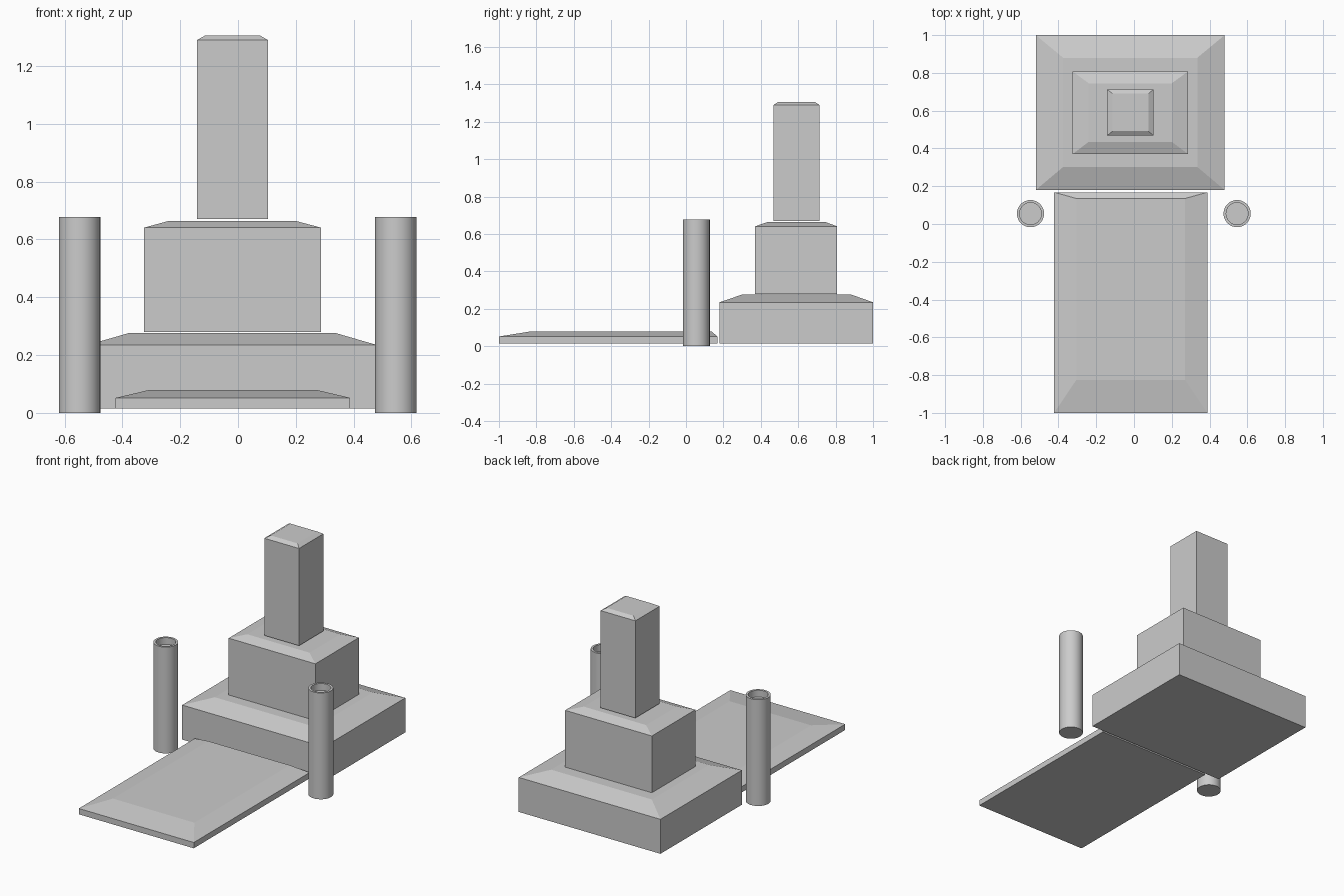
import bpy, bmesh, math

if "Cube" in bpy.data.objects:
    bpy.data.objects.remove(bpy.data.objects["Cube"])


def finish(name, bm):
    bmesh.ops.recalc_face_normals(bm, faces=bm.faces[:])
    mesh = bpy.data.meshes.new(name)
    bm.to_mesh(mesh)
    bm.free()
    obj = bpy.data.objects.new(name, mesh)
    bpy.context.collection.objects.link(obj)
    return obj


def loft(name, rings):
    """Closed solid through a stack of vertex rings."""
    bm = bmesh.new()
    loops = [[bm.verts.new(p) for p in ring] for ring in rings]
    for a, b in zip(loops, loops[1:]):
        n = len(a)
        for i in range(n):
            bm.faces.new((a[i], a[(i + 1) % n], b[(i + 1) % n], b[i]))
    bm.faces.new(loops[0])
    bm.faces.new(loops[-1])
    return finish(name, bm)


def rect(x0, x1, y0, y1, z):
    return [(x0, y0, z), (x1, y0, z), (x1, y1, z), (x0, y1, z)]


def block(name, outer, top, z0, z1, z2):
    """Box with a sloped, inset cap."""
    return loft(name, [rect(*outer, z0), rect(*outer, z1), rect(*top, z2)])


def circle(cx, cy, r, z, n=32):
    return [(cx + r * math.cos(2 * math.pi * i / n),
             cy + r * math.sin(2 * math.pi * i / n), z) for i in range(n)]


# Stepped monument and approach path
block("base_step", (-0.52, 0.48, 0.18, 1.0), (-0.375, 0.335, 0.302, 0.88), 0.015, 0.235, 0.277)
block("middle_step", (-0.325, 0.287, 0.37, 0.808), (-0.24, 0.20, 0.435, 0.745), 0.279, 0.641, 0.664)
block("tower", (-0.142, 0.103, 0.468, 0.713), (-0.113, 0.076, 0.492, 0.69), 0.67, 1.29, 1.306)
block("path", (-0.423, 0.388, -1.0, 0.168), (-0.305, 0.27, -0.825, 0.135), 0.015, 0.052, 0.08)

# Pair of round pillars with recessed tops
for side, cx in (("left", -0.548), ("right", 0.546)):
    pillar = loft(side + "_pillar", [
        circle(cx, 0.055, 0.072, 0.0), circle(cx, 0.055, 0.072, 0.678),
        circle(cx, 0.055, 0.058, 0.678), circle(cx, 0.055, 0.058, 0.635)])
    for poly in pillar.data.polygons:
        poly.use_smooth = len(poly.vertices) == 4
    bpy.context.view_layer.objects.active = pillar
    pillar.select_set(True)
    bpy.ops.object.shade_smooth_by_angle(angle=math.radians(30))
    pillar.select_set(False)
